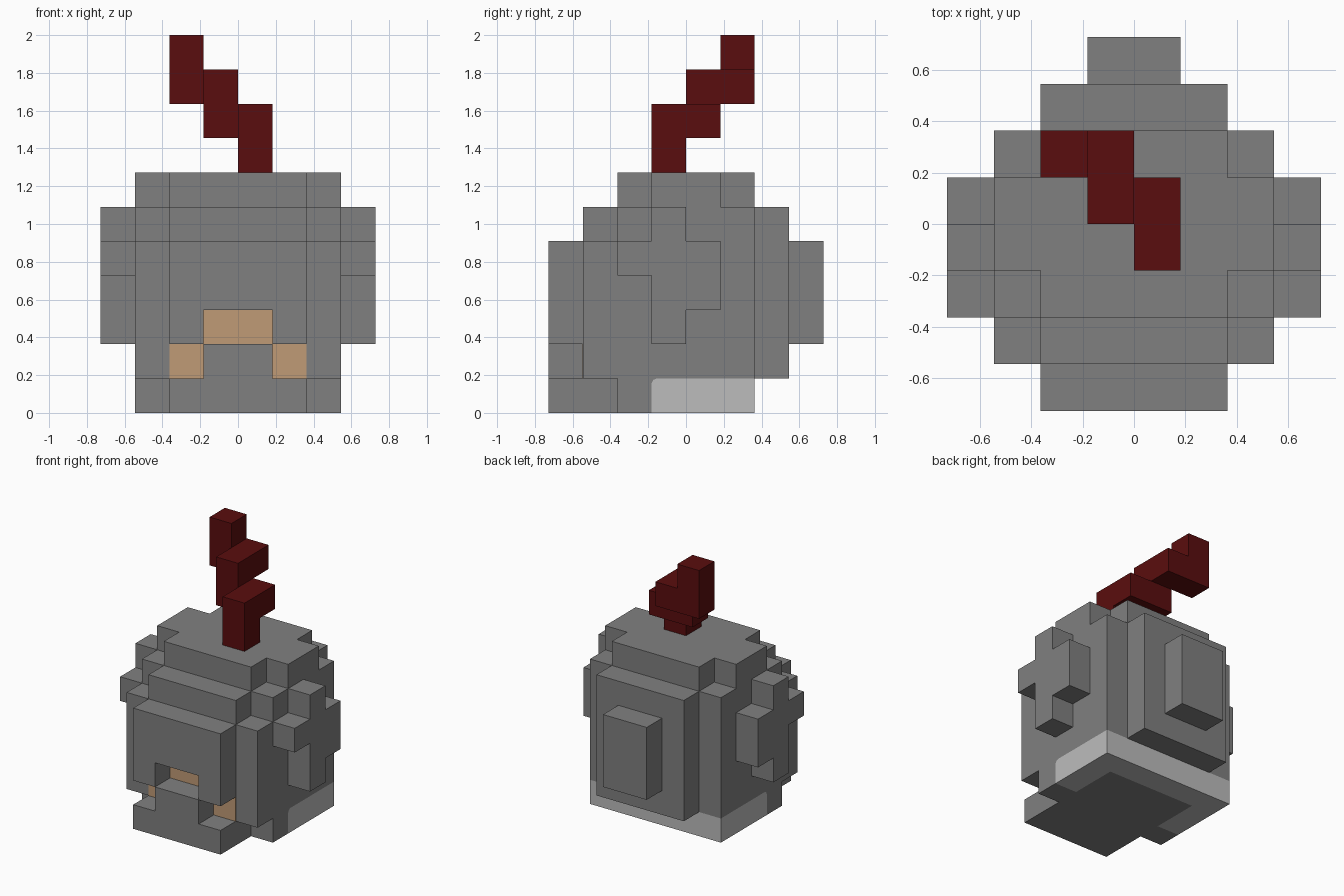
import bpy, bmesh
from mathutils import Vector

cube = bpy.data.objects.get("Cube")
if cube:
    bpy.data.objects.remove(cube, do_unlink=True)

U = 2 / 11  # size of one block


def material(name, rgb):
    m = bpy.data.materials.new(name)
    m.diffuse_color = (*rgb, 1)
    m.use_nodes = True
    m.node_tree.nodes["Principled BSDF"].inputs["Base Color"].default_value = (*rgb, 1)
    return m


STEEL = material("steel grey", (0.216, 0.216, 0.216))
LIGHT = material("light grey", (0.503, 0.503, 0.503))
SKIN = material("skin tan", (0.527, 0.328, 0.181))
RED = material("dark red", (0.102, 0.004, 0.0044))


def prism(name, axis, outline, lo, hi, mat):
    """Extrude a flat outline (in blocks) along an axis from lo to hi."""
    def place(p, d):
        a, b = p
        return Vector({"x": (d, a, b), "y": (a, d, b), "z": (a, b, d)}[axis]) * U
    bm = bmesh.new()
    base = bm.faces.new([bm.verts.new(place(p, lo)) for p in outline])
    ext = bmesh.ops.extrude_face_region(bm, geom=[base], use_keep_orig=True)
    verts = [g for g in ext["geom"] if isinstance(g, bmesh.types.BMVert)]
    bmesh.ops.translate(bm, verts=verts, vec=place((0, 0), hi - lo))
    bmesh.ops.recalc_face_normals(bm, faces=bm.faces[:])
    mesh = bpy.data.meshes.new(name)
    bm.to_mesh(mesh)
    bm.free()
    mesh.materials.append(mat)
    ob = bpy.data.objects.new(name, mesh)
    bpy.context.collection.objects.link(ob)
    return ob


def rect(a0, a1, b0, b1):
    return [(a0, b0), (a1, b0), (a1, b1), (a0, b1)]


def pair(name, outline, lo, hi, mat):
    """Matching left and right parts, extruded along x."""
    prism("left_" + name, "x", outline, lo, hi, mat)
    prism("right_" + name, "x", outline, -hi, -lo, mat)


# Helmet shell and stepped crown
prism("helmet_shell", "z", rect(-3, 3, -2, 2), 1, 6, STEEL)
prism("helmet_base", "z", rect(-2, 2, -3, 1), 0, 1, STEEL)
prism("crown", "z", [(-3, -1), (-2, -1), (-2, -2), (2, -2), (2, -1), (3, -1),
                     (3, 1), (2, 1), (2, 2), (-2, 2), (-2, 1), (-3, 1)], 6, 7, STEEL)

# Front: brow, visor with mouth opening, chin guard, cheeks
prism("brow", "y", rect(-2, 2, 1, 6), -3, -2, STEEL)
prism("visor", "y", [(-2, 2), (-1, 2), (-1, 3), (1, 3), (1, 2), (2, 2), (2, 5), (-2, 5)],
      -4, -3, STEEL)
prism("chin_guard", "y", [(-2, 0), (2, 0), (2, 1), (1, 1), (1, 2), (-1, 2), (-1, 1), (-2, 1)],
      -4, -3, STEEL)
pair("cheek", rect(-3, -2, 1, 5), 2, 3, STEEL)

# Skin showing through the opening
for name, r in (("face_skin", (-1, 1, 2, 3)), ("left_face_skin", (1, 2, 1, 2)),
                ("right_face_skin", (-2, -1, 1, 2))):
    prism(name, "y", rect(*r), -3.015, -3, SKIN)

# Back plates
prism("back_plate", "y", rect(-2, 2, 1, 6), 2, 3, STEEL)
prism("back_boss", "y", rect(-1, 1, 2, 5), 3, 4, STEEL)

# Stepped ear guards
pair("ear_guard", [(-1, 2), (0, 2), (0, 3), (1, 3), (1, 5), (0, 5), (0, 6),
                   (-1, 6), (-1, 5), (-2, 5), (-2, 4), (-1, 4)], 3, 4, STEEL)

# Light rim round the neck, with a clipped front corner
C = 0.14
pair("neck_front", rect(-2, -1, 0, 1), 2, 3, STEEL)
pair("neck_rim", [(-1, 0), (2, 0), (2, 1), (-1 + C, 1), (-1 + C * .3, 1 - C * .3), (-1, 1 - C)],
     2, 3, LIGHT)
pair("rim_corner", [(-1, 1 - C), (-1 + C * .3, 1 - C * .3), (-1 + C, 1), (-1, 1)], 2, 3, STEEL)
prism("back_neck_rim", "y", rect(-2, 2, 0, 1), 1, 2, LIGHT)

# Plume climbing back and to the right, one slice per step
prism("plume_lower", "x", [(-1, 7), (0, 7), (0, 8), (1, 8), (1, 9), (-1, 9)], 0, 1, RED)
prism("plume_middle", "x", [(0, 8), (1, 8), (1, 9), (2, 9), (2, 10), (0, 10)], -1, 0, RED)
prism("plume_tip", "x", rect(1, 2, 9, 11), -2, -1, RED)
